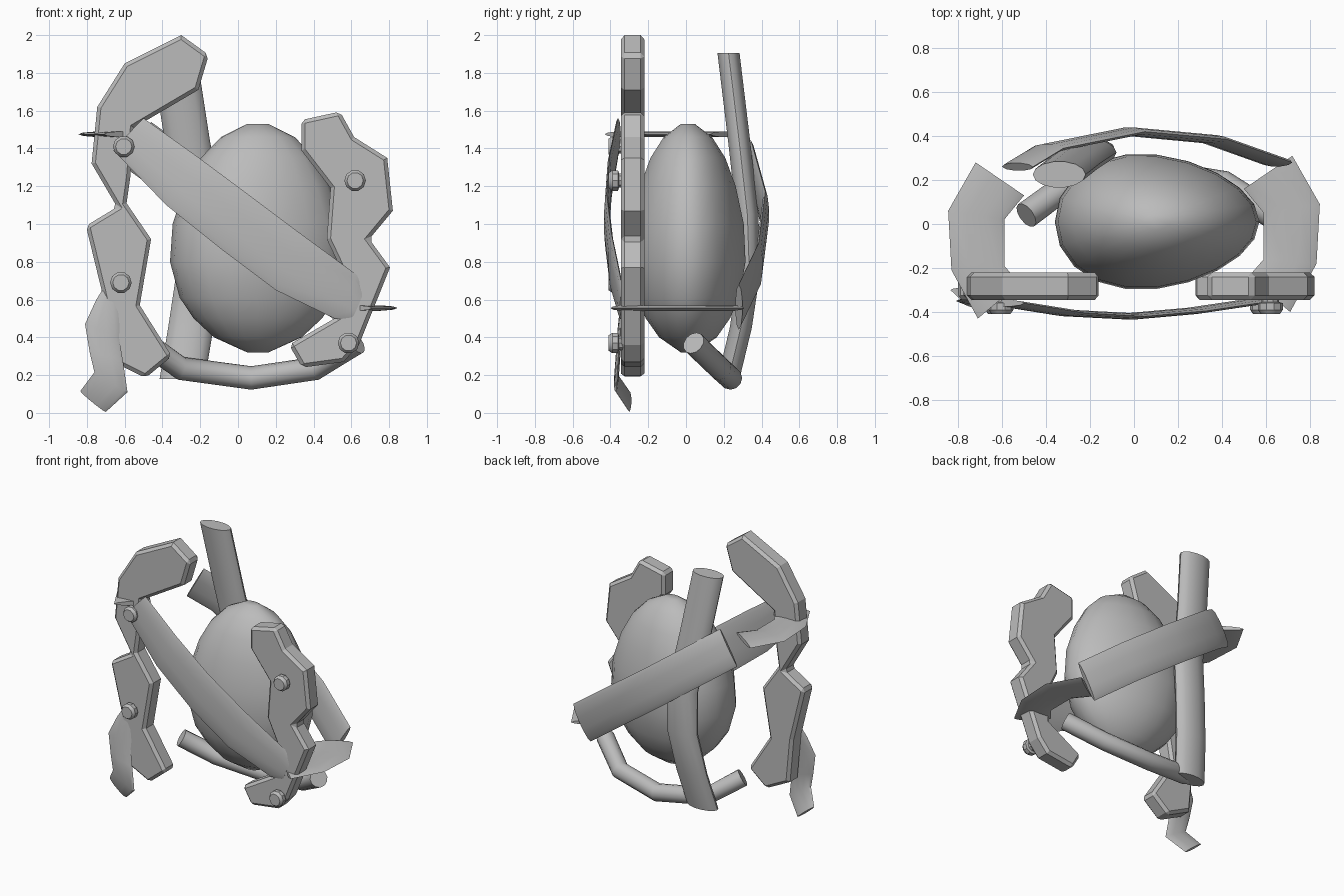
import bpy, bmesh, math
from mathutils import Vector

if "Cube" in bpy.data.objects:
    bpy.data.objects.remove(bpy.data.objects["Cube"])

grey = bpy.data.materials.new("plain_grey")
grey.diffuse_color = (0.5, 0.5, 0.5, 1)
grey.use_nodes = True
grey.node_tree.nodes["Principled BSDF"].inputs["Base Color"].default_value = grey.diffuse_color


def finish(name, bm, smooth=None):
    bmesh.ops.recalc_face_normals(bm, faces=bm.faces[:])
    me = bpy.data.meshes.new(name)
    bm.to_mesh(me)
    bm.free()
    me.materials.append(grey)
    ob = bpy.data.objects.new(name, me)
    bpy.context.collection.objects.link(ob)
    if smooth:
        bpy.ops.object.select_all(action='DESELECT')
        bpy.context.view_layer.objects.active = ob
        ob.select_set(True)
        bpy.ops.object.shade_smooth_by_angle(angle=math.radians(smooth))
    return ob


def loft(name, rings, smooth=40):
    """Skin a row of closed rings and cap both ends."""
    bm = bmesh.new()
    vr = [[bm.verts.new(p) for p in r] for r in rings]
    n = len(vr[0])
    for a, b in zip(vr, vr[1:]):
        for i in range(n):
            j = (i + 1) % n
            bm.faces.new((a[i], a[j], b[j], b[i]))
    bm.faces.new(vr[0])
    bm.faces.new(vr[-1])
    return finish(name, bm, smooth)


def ribbon(name, pairs, thick):
    """Lens-shaped band through pairs of edge points."""
    pairs = [(Vector(a), Vector(b)) for a, b in pairs]
    mids = [(a + b) / 2 for a, b in pairs]
    rings = []
    for k, (a, b) in enumerate(pairs):
        t = mids[min(k + 1, len(mids) - 1)] - mids[max(k - 1, 0)]
        n = t.cross(b - a).normalized()
        ring = []
        for i in range(10):
            s = 2 * math.pi * i / 10
            ring.append(a.lerp(b, 0.5 - 0.5 * math.cos(s)) + n * thick / 2 * math.sin(s))
        rings.append(ring)
    return loft(name, rings)


def plate(name, outline, y0=-0.345, y1=-0.22):
    bm = bmesh.new()
    f = bm.faces.new([bm.verts.new((x, y0, z)) for x, z in outline])
    ext = bmesh.ops.extrude_face_region(bm, geom=[f])["geom"]
    for v in ext:
        if isinstance(v, bmesh.types.BMVert):
            v.co.y = y1
    # keep the front cap closed
    if not any(all(abs(v.co.y - y0) < 1e-6 for v in g.verts) for g in bm.faces):
        bm.verts.ensure_lookup_table()
        bm.faces.new([v for v in bm.verts if abs(v.co.y - y0) < 1e-6])
    ob = finish(name, bm)
    mod = ob.modifiers.new("chamfer", 'BEVEL')
    mod.width = 0.02
    mod.segments = 1
    mod.limit_method = 'ANGLE'
    mod.angle_limit = math.radians(65)
    return ob


# Jagged front plates
plate("left_plate", [
    (-.30, 2.0), (-.155, 1.895), (-.21, 1.71), (-.55, 1.51), (-.57, 1.25),
    (-.59, 1.11), (-.46, .92), (-.52, .57), (-.35, .30), (-.49, .185),
    (-.68, .28), (-.71, .60), (-.805, .99), (-.64, 1.09), (-.775, 1.32),
    (-.745, 1.62), (-.60, 1.85)])
plate("right_plate", [
    (.335, 1.55), (.54, 1.595), (.615, 1.46), (.79, 1.35), (.82, 1.07),
    (.695, .92), (.805, .77), (.64, .36), (.56, .27), (.34, .24),
    (.27, .36), (.545, .52), (.56, .73), (.47, .92), (.49, 1.19), (.335, 1.39)])

# Bolts
for i, (x, z) in enumerate([(-.62, .69), (-.605, 1.41), (.62, 1.23), (.585, .37)]):
    rings = []
    for y, r in [(-.33, .04), (-.355, .04), (-.36, .057), (-.39, .057), (-.41, .043)]:
        rings.append([(x + r * math.cos(math.pi * k / 5), y, z + r * math.sin(math.pi * k / 5))
                      for k in range(10)])
    loft("bolt_%d" % (i + 1), rings, 30)

# Egg, narrower towards +x
egg = []
for z, r in [(.32, .12), (.40, .50), (.50, .73), (.61, .89), (.80, 1.0), (1.0, .97),
             (1.2, .83), (1.35, .65), (1.46, .42), (1.53, .12)]:
    ring = []
    for k in range(20):
        t = 2 * math.pi * k / 20
        ring.append((.105 + .465 * r * math.cos(t),
                     .01 + .305 * r * math.sin(t) * (1 - .17 * r * math.cos(t)), z))
    egg.append(ring)
loft("egg", egg, 60)

# Diagonal straps
front = [(-.50, 1.56, -.66, 1.39, -.36), (-.22, 1.36, -.38, 1.10, -.405),
         (.05, 1.16, -.08, .86, -.42), (.33, .95, .20, .65, -.395),
         (.63, .73, .51, .50, -.35), (.665, .64, .60, .49, -.335)]
ribbon("front_strap", [((a, y, b), (c, y, d)) for a, b, c, d, y in front], .03)
back = [(.65, .28, .56), (.355, .385, .78), (-.02, .42, 1.05), (-.39, .345, 1.32),
        (-.53, .26, 1.42)]
ribbon("back_strap", [((x + .07, y, z + .12), (x - .07, y, z - .12)) for x, y, z in back], .04)

# Flat side bands joining the straps
side = [(.71, -.40, .52, -.24), (.83, -.18, .59, -.16), (.845, .09, .59, .05), (.72, .31, .50, .16)]
for name, s, z in [("right_band", 1, .555), ("left_band", -1, 1.475)]:
    dy = 0 if s > 0 else -.03
    ribbon(name, [((s * a, b + dy, z), (s * c, d + dy, z)) for a, b, c, d in side], .03)

# Curled strip hanging at the lower left
tail = [(-.70, -.32, .68, -.62, .68), (-.75, -.335, .60, -.62, .56), (-.81, -.35, .47, -.63, .40),
        (-.785, -.36, .32, -.61, .28), (-.76, -.37, .215, -.585, .11), (-.835, -.30, .115, -.70, .005)]
ribbon("hanging_strip", [((a, y, b), (c, y, d)) for a, y, b, c, d in tail], .025)

# Tall flattened tube behind the egg
tall = []
for x, y, z in [(-.34, .225, 1.905), (-.27, .28, 1.45), (-.20, .325, 1.05),
                (-.205, .335, .75), (-.25, .29, .45), (-.295, .225, .18)]:
    tall.append([(x + .12 * math.cos(math.pi * k / 7), y + .06 * math.sin(math.pi * k / 7), z)
                 for k in range(14)])
loft("tall_tube", tall)

# Curved lower tube
path = [Vector(p) for p in [(-.49, .04, .37), (-.30, .18, .235), (.07, .235, .185),
                            (.41, .18, .235), (.63, .04, .37)]]
low = []
for k, p in enumerate(path):
    t = (path[min(k + 1, 4)] - path[max(k - 1, 0)]).normalized()
    u = t.cross(Vector((0, 0, 1))).normalized()
    v = u.cross(t)
    low.append([p + .062 * (u * math.cos(math.pi * i / 6) + v * math.sin(math.pi * i / 6))
                for i in range(12)])
loft("lower_tube", low)
